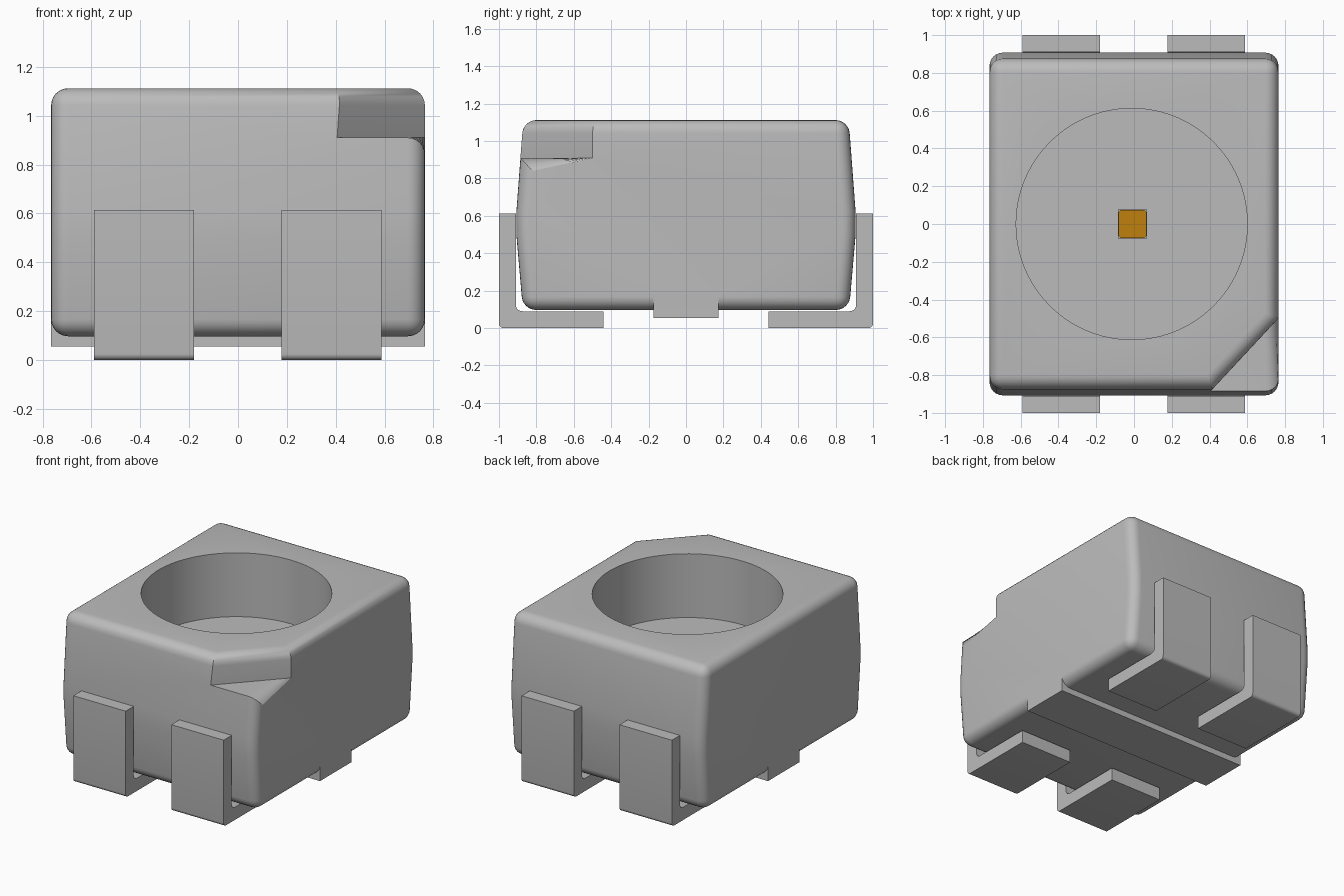
import bpy, bmesh, math
from mathutils import Vector

cube = bpy.data.objects.get("Cube")
if cube:
    bpy.data.objects.remove(cube, do_unlink=True)


def material(name, rgb):
    m = bpy.data.materials.new(name)
    m.use_nodes = True
    m.diffuse_color = (*rgb, 1)
    m.node_tree.nodes["Principled BSDF"].inputs["Base Color"].default_value = (*rgb, 1)
    return m


GREY = material("light grey", (0.50, 0.50, 0.50))
GOLD = material("amber", (0.52, 0.22, 0.004))


def make_object(name, bm, mat):
    bmesh.ops.recalc_face_normals(bm, faces=bm.faces)
    me = bpy.data.meshes.new(name)
    bm.to_mesh(me)
    bm.free()
    me.materials.append(mat)
    ob = bpy.data.objects.new(name, me)
    bpy.context.collection.objects.link(ob)
    return ob


def prism(points, offset):
    """Extrude a closed loop of 3D points along an offset."""
    bm = bmesh.new()
    face = bm.faces.new([bm.verts.new(p) for p in points])
    new = bmesh.ops.extrude_face_region(bm, geom=[face])["geom"]
    bmesh.ops.translate(bm, vec=offset, verts=[v for v in new if isinstance(v, bmesh.types.BMVert)])
    return bm


def box(x0, x1, y0, y1, z0, z1):
    return prism([(x0, y0, z0), (x1, y0, z0), (x1, y1, z0), (x0, y1, z0)], (0, 0, z1 - z0))


def activate(ob):
    bpy.ops.object.select_all(action='DESELECT')
    ob.select_set(True)
    bpy.context.view_layer.objects.active = ob


def boolean(ob, other, operation):
    mod = ob.modifiers.new("boolean", 'BOOLEAN')
    mod.operation, mod.solver, mod.object = operation, 'EXACT', other
    activate(ob)
    bpy.ops.object.modifier_apply(modifier=mod.name)
    bpy.data.objects.remove(other, do_unlink=True)


def smooth(ob):
    activate(ob)
    bpy.ops.object.shade_smooth_by_angle(angle=math.radians(30))


# Body: bowed side profile extruded across the width
W, TOP, NOTCH = 0.765, 1.112, 0.91
half = [(0.872, 0.097), (0.907, 0.50), (0.907, 0.62), (0.870, TOP)]
loop = half + [(-y, z) for y, z in reversed(half)]
body = make_object("body", prism([(-W, y, z) for y, z in loop], (2 * W, 0, 0)), GREY)

# Diagonal corner notch
tri = [(0.28, -1.02, NOTCH), (0.96, -1.02, NOTCH), (0.96, -0.29, NOTCH)]
boolean(body, make_object("notch_cutter", prism(tri, (0, 0, 0.5)), GREY), 'DIFFERENCE')

# Round the outer edges, leaving the notch's own cut edges sharp
bm = bmesh.new()
bm.from_mesh(body.data)
edges = []
for e in bm.edges:
    mid = (e.verts[0].co + e.verts[1].co) / 2
    if len(e.link_faces) != 2 or not e.is_convex or e.calc_face_angle() < math.radians(30):
        continue
    notch_wall = mid.x > 0.3 and mid.y < -0.4 and NOTCH + 0.03 < mid.z < TOP - 0.03
    notch_front = abs(mid.z - NOTCH) < 0.01 and mid.y < -0.85
    if not (notch_wall or notch_front):
        edges.append(e)
bmesh.ops.bevel(bm, geom=edges, offset=0.07, offset_type='OFFSET', segments=6,
                profile=0.5, affect='EDGES', clamp_overlap=False)
bm.to_mesh(body.data)
bm.free()

# Round reflector cavity
CX, FLOOR = -0.012, 0.66
ring = [(CX + 0.612 * math.cos(i * math.tau / 96), 0.612 * math.sin(i * math.tau / 96), FLOOR)
        for i in range(96)]
boolean(body, make_object("cavity_cutter", prism(ring, (0, 0, 1)), GREY), 'DIFFERENCE')

# Standoff bar across the underside
boolean(body, make_object("bar", box(-W, W, -0.175, 0.175, 0.055, 0.2), GREY), 'UNION')
smooth(body)

# Chip on its thin pad
make_object("chip_pad", box(-0.085, 0.07, -0.077, 0.077, FLOOR - 0.01, FLOOR + 0.03), GREY)
c, x0, x1, y = 0.012, -0.082, 0.067, 0.074
chip = [(x0 + c, -y), (x1 - c, -y), (x1, -y + c), (x1, y - c),
        (x1 - c, y), (x0 + c, y), (x0, y - c), (x0, -y + c)]
make_object("chip", prism([(px, py, FLOOR) for px, py in chip], (0, 0, 0.08)), GOLD)


# Bent leads: L profile with rounded bends
def arc(cy, cz, r, a0, a1, n=5):
    return [(cy + r * math.cos(math.radians(a0 + (a1 - a0) * i / n)),
             cz + r * math.sin(math.radians(a0 + (a1 - a0) * i / n))) for i in range(n + 1)]


profile = ([(0.44, 0.003), (0.44, 0.09)] + arc(0.875, 0.125, 0.035, -90, 0)
           + [(0.91, 0.613), (1.0, 0.613)] + arc(0.975, 0.025, 0.025, 0, -90))
profile[0] = (0.44, 0.0)
for side, sy in (("front", -1), ("back", 1)):
    for name, x in (("right", -0.59), ("left", 0.178)):
        pts = [(x, sy * py, pz) for py, pz in profile]
        smooth(make_object(f"{side}_{name}_lead", prism(pts, (0.41, 0, 0)), GREY))
